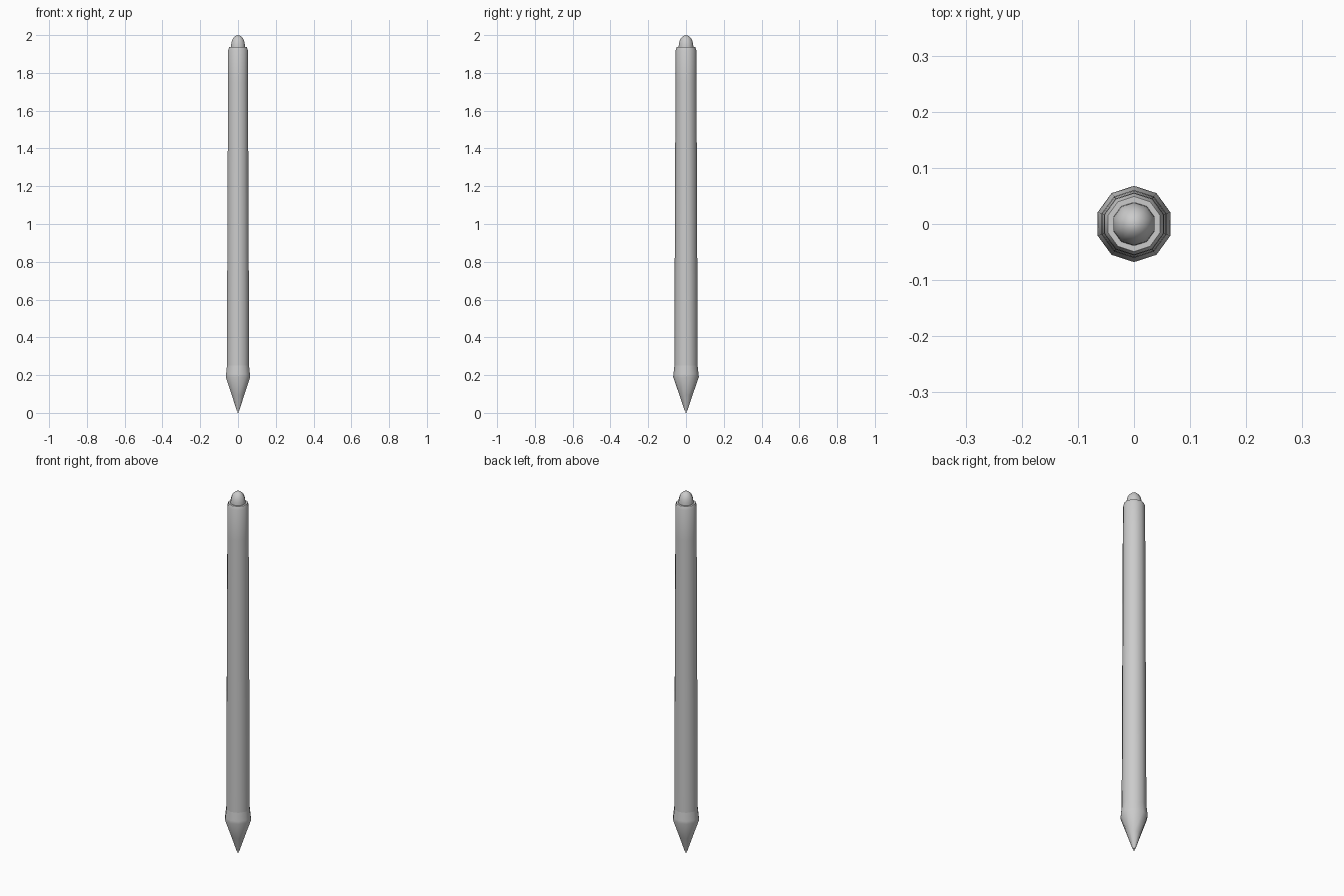
import bpy, bmesh, math

if "Cube" in bpy.data.objects:
    bpy.data.objects.remove(bpy.data.objects["Cube"])

SIDES = 10


def lathe(name, profile):
    """Revolve (radius, z) points around z; radius 0 makes a pole."""
    bm = bmesh.new()
    rings = []
    for r, z in profile:
        if r == 0:
            rings.append([bm.verts.new((0, 0, z))] * SIDES)
        else:
            angles = [math.pi / 2 + 2 * math.pi * i / SIDES for i in range(SIDES)]
            rings.append([bm.verts.new((r * math.cos(a), r * math.sin(a), z)) for a in angles])
    for low, high in zip(rings, rings[1:]):
        for i in range(SIDES):
            j = (i + 1) % SIDES
            corners = list(dict.fromkeys([low[i], low[j], high[j], high[i]]))
            bm.faces.new(corners)
    bmesh.ops.recalc_face_normals(bm, faces=bm.faces)
    mesh = bpy.data.meshes.new(name)
    bm.to_mesh(mesh)
    bm.free()
    obj = bpy.data.objects.new(name, mesh)
    bpy.context.collection.objects.link(obj)
    bpy.ops.object.select_all(action='DESELECT')
    obj.select_set(True)
    bpy.context.view_layer.objects.active = obj
    bpy.ops.object.shade_smooth_by_angle(angle=math.radians(40))
    return obj


# Long, slightly tapered barrel with a bevelled top rim
lathe("barrel", [(0.0615, 0.25), (0.0605, 0.6), (0.059, 0.95), (0.057, 1.4),
                 (0.056, 1.75), (0.055, 1.92), (0.049, 1.937), (0, 1.937)])

# Flared grip tapering to the point
lathe("tip_cone", [(0, 0.012), (0.007, 0.012), (0.035, 0.095), (0.068, 0.19),
                   (0.0665, 0.205), (0.0615, 0.25)])

# Writing nib
lathe("nib", [(0, 0), (0.003, 0.001), (0.004, 0.014)])

# Rounded push button
lathe("push_button", [(0.039, 1.934), (0.038, 1.951), (0.034, 1.969), (0.026, 1.985),
                      (0.014, 1.996), (0, 2.0)])
